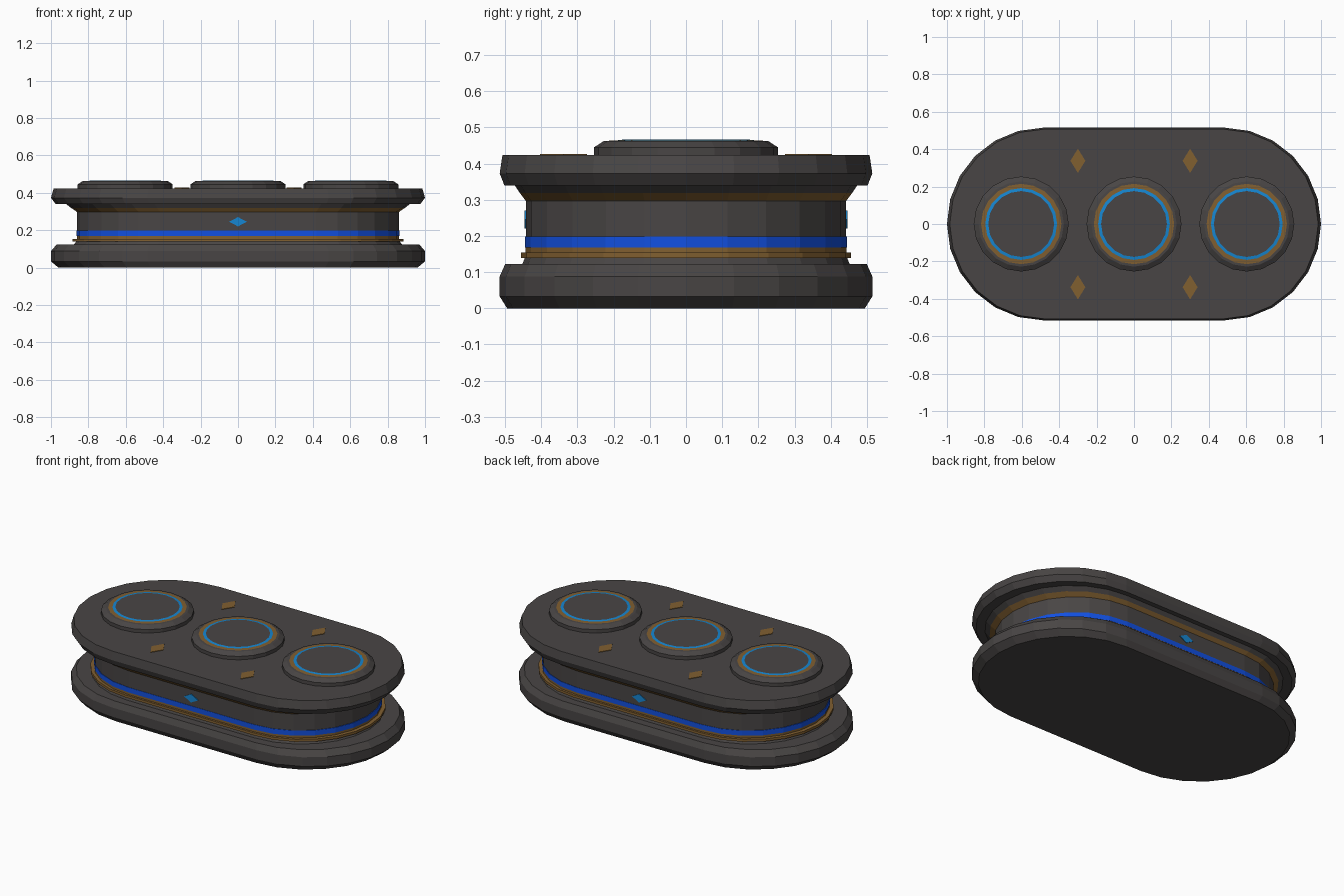
import bpy, bmesh, math

if "Cube" in bpy.data.objects:
    bpy.data.objects.remove(bpy.data.objects["Cube"])


def material(name, rgb):
    m = bpy.data.materials.new(name)
    m.diffuse_color = (*rgb, 1.0)
    m.use_nodes = True
    m.node_tree.nodes["Principled BSDF"].inputs["Base Color"].default_value = m.diffuse_color
    return m


MATS = [material("charcoal", (0.066, 0.060, 0.059)),
        material("bronze", (0.22, 0.115, 0.03)),
        material("royal blue", (0.006, 0.08, 0.75)),
        material("sky blue", (0.008, 0.24, 0.64))]
GREY, BRONZE, BLUE, SKY = range(4)


def finish(bm, name):
    bmesh.ops.recalc_face_normals(bm, faces=bm.faces)
    me = bpy.data.meshes.new(name)
    bm.to_mesh(me)
    bm.free()
    for m in MATS:
        me.materials.append(m)
    ob = bpy.data.objects.new(name, me)
    bpy.context.collection.objects.link(ob)
    return ob


def loft(name, outline, rows, centre=(0, 0)):
    """Stack scaled copies of an outline. Row: scale, z, colour of band above."""
    bm = bmesh.new()
    rings = [[bm.verts.new((centre[0] + x * s, centre[1] + y * s, z))
              for x, y in outline] for s, z, _ in rows]
    n = len(outline)
    for (a, b), row in zip(zip(rings, rings[1:]), rows):
        for i in range(n):
            f = bm.faces.new((a[i], a[(i + 1) % n], b[(i + 1) % n], b[i]))
            f.material_index = row[2]
    bm.faces.new(rings[0]).material_index = rows[0][2]
    bm.faces.new(rings[-1]).material_index = rows[-1][2]
    return finish(bm, name)


def diamond(name, centre, u, v, thickness, colour):
    """Thin rhombic plate spanned by half diagonals u and v."""
    bm = bmesh.new()
    pts = [[c + k * a for c, a in zip(centre, d)]
           for d, k in ((u, 1), (v, 1), (u, -1), (v, -1))]
    face = bm.faces.new([bm.verts.new(p) for p in pts])
    ext = bmesh.ops.extrude_face_region(bm, geom=[face])
    for g in ext["geom"]:
        if isinstance(g, bmesh.types.BMVert):
            for i in range(3):
                g.co[i] += thickness[i]
    for f in bm.faces:
        f.material_index = colour
    finish(bm, name)


# Rounded oblong outline, 12 steps on each end
R, HALF = 0.515, 0.485
stadium = []
for side in (1, -1):
    for i in range(13):
        a = math.radians(-90 + 15 * i)
        stadium.append((side * (HALF + R * math.cos(a)), side * R * math.sin(a)))

# Bottom plate
loft("base_plate", stadium, [
    (0.96, 0.0, GREY), (1.0, 0.033, GREY), (1.0, 0.088, GREY), (0.97, 0.123, GREY)])

# Waist: neck, raised bronze ring, blue band, wall and flared collar
loft("waist", stadium, [
    (0.88, 0.12, GREY), (0.865, 0.139, BRONZE), (0.885, 0.139, BRONZE),
    (0.885, 0.154, BRONZE), (0.862, 0.154, BRONZE), (0.862, 0.168, BLUE),
    (0.864, 0.168, BLUE), (0.864, 0.198, BLUE), (0.86, 0.198, GREY),
    (0.86, 0.297, BRONZE), (0.891, 0.318, GREY), (0.922, 0.342, GREY)])

# Top plate
loft("top_plate", stadium, [
    (0.975, 0.34, GREY), (1.0, 0.373, GREY), (0.985, 0.424, GREY)])

# Three round pads with bronze and sky blue rings
circle = [(math.cos(math.tau * i / 20), math.sin(math.tau * i / 20)) for i in range(20)]
for label, x in (("left", -0.603), ("middle", 0.0), ("right", 0.603)):
    loft(label + "_pad", circle, [
        (0.254, 0.42, GREY), (0.254, 0.445, GREY), (0.228, 0.462, GREY),
        (0.215, 0.463, BRONZE), (0.192, 0.464, SKY), (0.176, 0.466, GREY)], (x, 0))

# Inlaid diamonds on the deck and on both long walls
for sy in (1, -1):
    for sx in (1, -1):
        diamond("deck_diamond", (0.3 * sx, 0.338 * sy, 0.422),
                (0.04, 0, 0), (0, 0.065, 0), (0, 0, 0.005), BRONZE)
    diamond("wall_diamond", (0, 0.441 * sy, 0.245),
            (0.047, 0, 0), (0, 0, 0.025), (0, 0.006 * sy, 0), SKY)
